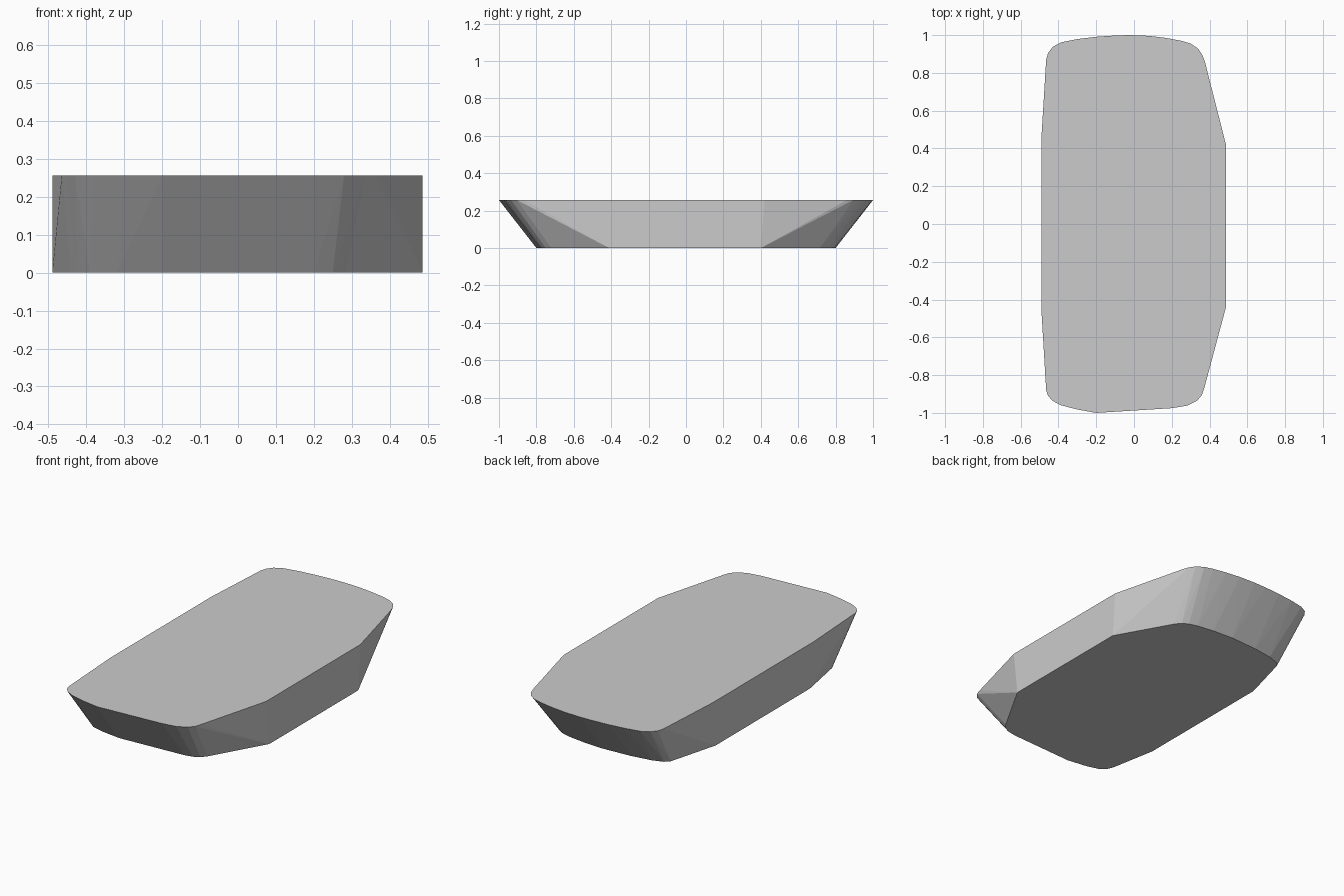
import bpy
import bmesh

HEIGHT = 0.257

# Outline of each end, left to right, as (x, y)
top_back = [(-.49, .46), (-.465, .87), (-.455, .905), (-.43, .938), (-.385, .962),
            (-.30, .979), (-.20, .991), (-.10, .998), (-.02, 1.0), (.08, .996),
            (.17, .985), (.25, .970), (.30, .955), (.34, .928), (.362, .895),
            (.375, .86), (.487, .42)]
top_front = [(-.49, -.46), (-.465, -.88), (-.455, -.91), (-.43, -.937), (-.385, -.960),
             (-.30, -.982), (-.20, -1.0), (.20, -.975), (.28, -.962), (.335, -.935),
             (.36, -.905), (.373, -.865), (.487, -.44)]
base_back = [(-.49, .43), (-.42, .69), (-.41, .725), (-.385, .75), (-.32, .772),
             (-.20, .79), (-.03, .80), (.10, .793), (.20, .779), (.25, .765),
             (.285, .745), (.31, .715), (.487, .40)]
base_front = [(-.49, -.43), (-.44, -.70), (-.425, -.735), (-.39, -.763), (-.32, -.783),
              (-.20, -.80), (.20, -.778), (.25, -.768), (.285, -.75), (.31, -.72),
              (.487, -.41)]

# Tapered body: skin stretched between the base and top outlines
bm = bmesh.new()
for outline, z in ((top_back + top_front, HEIGHT), (base_back + base_front, 0)):
    for x, y in outline:
        bm.verts.new((x, y, z))
bmesh.ops.convex_hull(bm, input=bm.verts)
bmesh.ops.dissolve_limit(bm, angle_limit=0.01, verts=bm.verts, edges=bm.edges)
bmesh.ops.recalc_face_normals(bm, faces=bm.faces)

mesh = bpy.data.meshes.new("tapered_body")
bm.to_mesh(mesh)
bm.free()
body = bpy.data.objects.new("tapered_body", mesh)
bpy.context.collection.objects.link(body)
